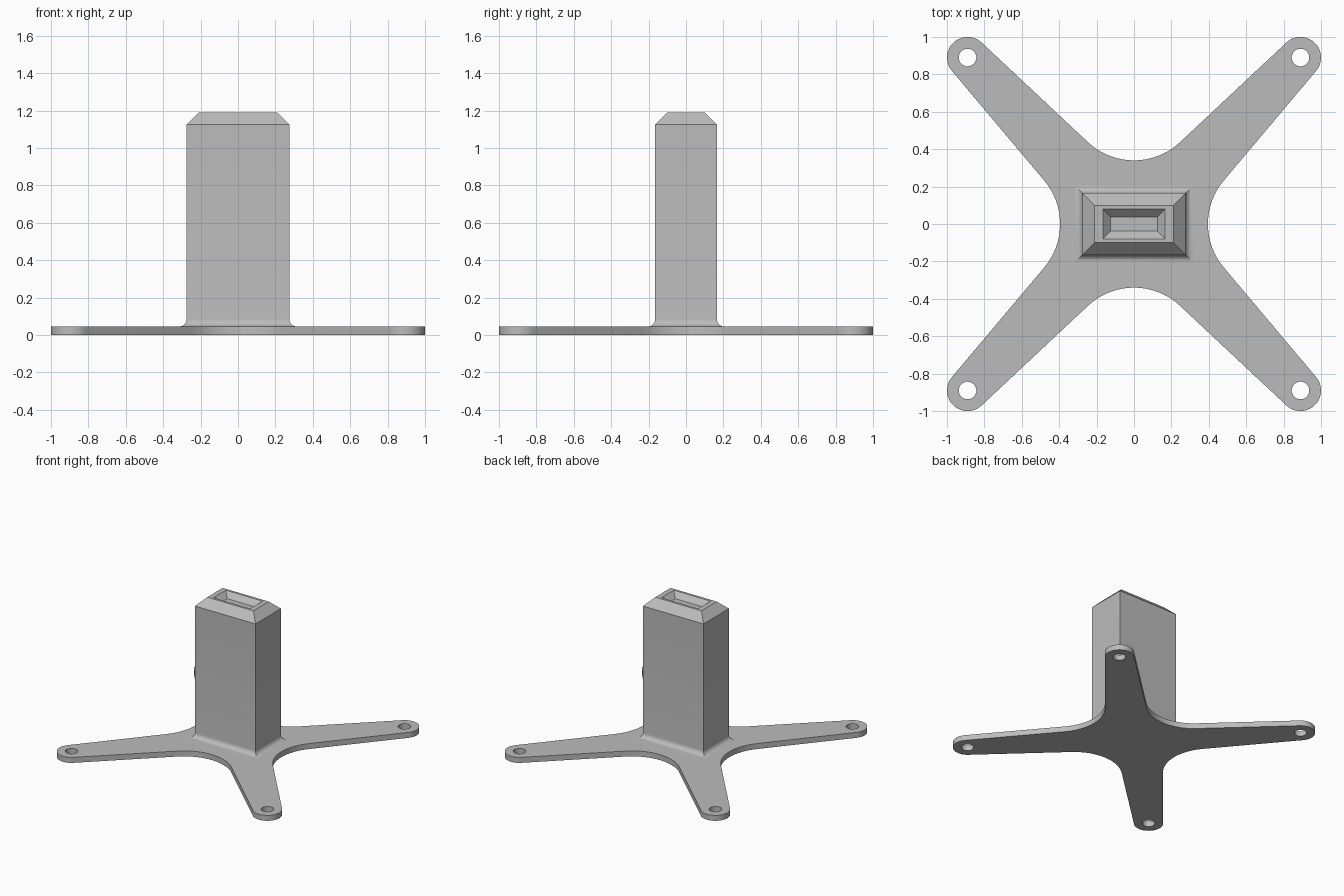
import bpy, bmesh, math
from mathutils import Vector

if "Cube" in bpy.data.objects:
    bpy.data.objects.remove(bpy.data.objects["Cube"])

grey = bpy.data.materials.new("grey")
grey.diffuse_color = (0.5, 0.5, 0.5, 1)
grey.use_nodes = True
grey.node_tree.nodes["Principled BSDF"].inputs["Base Color"].default_value = grey.diffuse_color

THICK = 0.045             # plate thickness
TIP = Vector((0.89, 0.89))  # screw hole centre
R_TIP, R_HOLE, R_WEB = 0.11, 0.047, 0.36


def finish(bm, name):
    bmesh.ops.recalc_face_normals(bm, faces=bm.faces[:])
    mesh = bpy.data.meshes.new(name)
    bm.to_mesh(mesh)
    bm.free()
    obj = bpy.data.objects.new(name, mesh)
    bpy.context.collection.objects.link(obj)
    mesh.materials.append(grey)
    bpy.ops.object.select_all(action='DESELECT')
    obj.select_set(True)
    bpy.context.view_layer.objects.active = obj
    bpy.ops.object.shade_smooth_by_angle(angle=math.radians(30))
    return obj


def arc(c, r, a0, a1, n):
    return [Vector((c[0] + r * math.cos(a0 + (a1 - a0) * i / n),
                    c[1] + r * math.sin(a0 + (a1 - a0) * i / n))) for i in range(n + 1)]


def tangent(c, side):
    """Angle on a web circle where the straight arm edge leaves it."""
    d = TIP - c
    return math.atan2(d.y, d.x) + side * math.acos((R_WEB + R_TIP) / d.length)


# Four-armed base plate: one quadrant of outline, mirrored round
side_c, top_c = Vector((0.755, 0)), Vector((0, 0.70))
a_side, a_top = tangent(side_c, 1), tangent(top_c, -1)
quad = arc(side_c, R_WEB, math.pi, a_side, 8)
quad += arc(TIP, R_TIP, a_side - math.pi, a_top + math.pi, 20)
quad += arc(top_c, R_WEB, a_top, -math.pi / 2, 8)
half = quad + [Vector((-p.x, p.y)) for p in reversed(quad[:-1])]
outline = half + [Vector((p.x, -p.y)) for p in reversed(half[1:-1])]
loops = [outline]
for sx in (-1, 1):
    for sy in (-1, 1):
        loops.append(arc((sx * TIP.x, sy * TIP.y), R_HOLE, 0, math.tau, 32)[:-1])

bm = bmesh.new()
edges = []
for loop in loops:
    vs = [bm.verts.new((p.x, p.y, 0)) for p in loop]
    edges += [bm.edges.new((vs[i - 1], vs[i])) for i in range(len(vs))]
bmesh.ops.triangle_fill(bm, edges=edges, use_beauty=True)
ext = bmesh.ops.extrude_face_region(bm, geom=bm.faces[:])
bmesh.ops.translate(bm, vec=(0, 0, THICK),
                    verts=[v for v in ext["geom"] if isinstance(v, bmesh.types.BMVert)])
finish(bm, "base_plate")

# Post: rectangular rings from the flared foot up to the chamfered top and pocket
HX, HY, FLARE = 0.275, 0.165, 0.04
rings = []
for i in range(7):
    a = math.pi / 2 * i / 6
    out = FLARE * (1 - math.sin(a))
    rings.append((HX + out, HY + out, THICK + FLARE * (1 - math.cos(a))))
rings += [(HX, HY, 1.125), (0.21, 0.10, 1.19),       # chamfer
          (0.167, 0.08, 1.19), (0.125, 0.038, 1.148)]  # pocket
bm = bmesh.new()
prev = None
for x, y, z in rings:
    ring = [bm.verts.new((sx * x, sy * y, z))
            for sx, sy in ((-1, -1), (1, -1), (1, 1), (-1, 1))]
    if prev:
        for i in range(4):
            bm.faces.new((prev[i - 1], prev[i], ring[i], ring[i - 1]))
    prev = ring
bm.faces.new(prev)  # pocket floor
finish(bm, "post")
